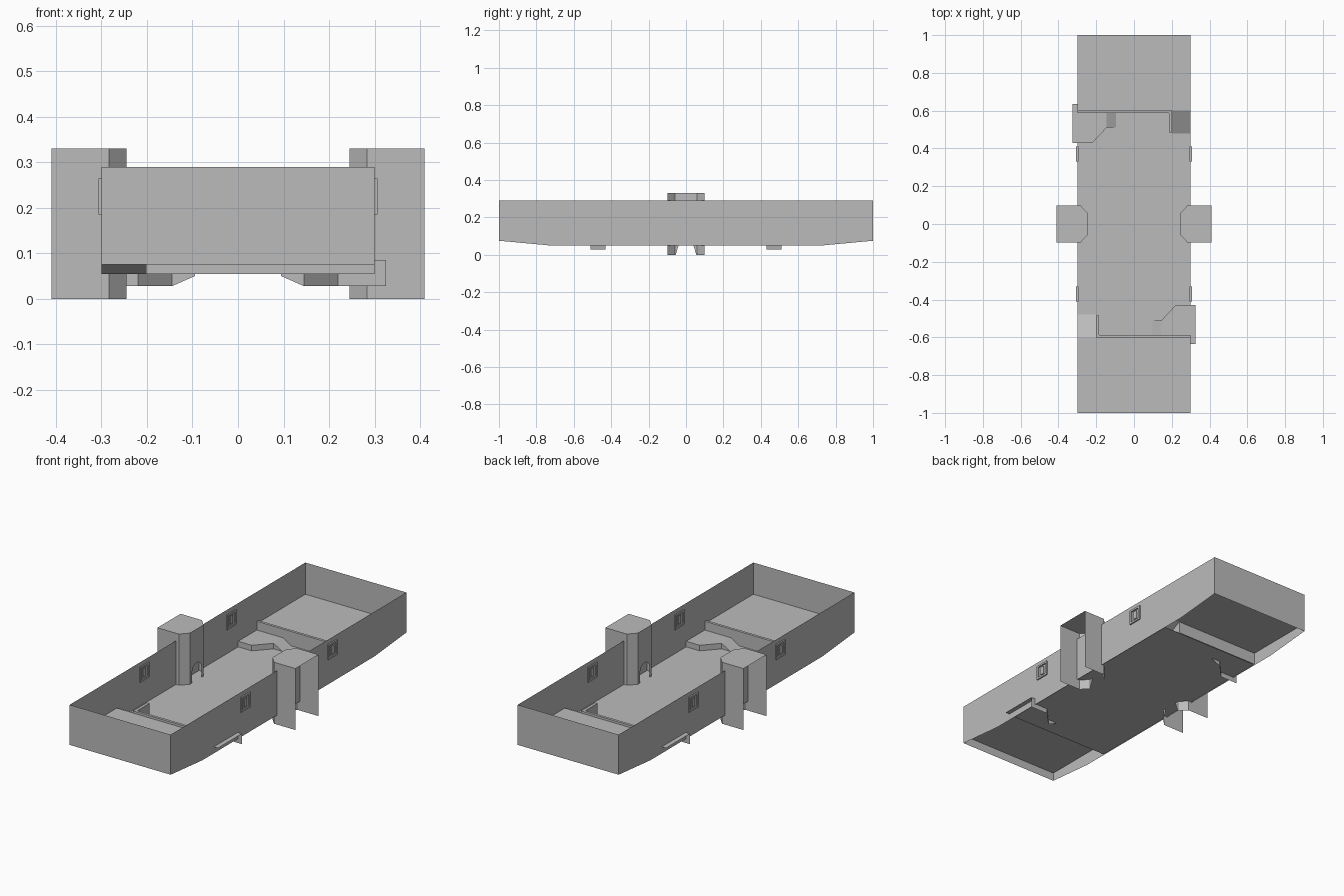
import bpy, bmesh, math
from mathutils import Vector

cube = bpy.data.objects.get("Cube")
if cube:
    bpy.data.objects.remove(cube, do_unlink=True)

grey = bpy.data.materials.new("plain grey")
grey.use_nodes = True
COLOUR = (0.5, 0.5, 0.5, 1)
grey.diffuse_color = COLOUR
grey.node_tree.nodes["Principled BSDF"].inputs["Base Color"].default_value = COLOUR

FLOOR, DECK, SHELF, PIT, TOP = 0.055, 0.12, 0.085, 0.028, 0.29
W = 0.3


def part(name, polys, turn=1, mirror=1):
    """Thin sheets from polygons; turn=-1 spins half a turn, mirror=-1 flips x."""
    bm = bmesh.new()
    for poly in polys:
        bm.faces.new([bm.verts.new((x * turn * mirror, y * turn, z)) for x, y, z in poly])
    if mirror < 0:
        bmesh.ops.reverse_faces(bm, faces=bm.faces)
    bmesh.ops.remove_doubles(bm, verts=bm.verts, dist=0.0005)
    mesh = bpy.data.meshes.new(name)
    bm.to_mesh(mesh)
    bm.free()
    mesh.materials.append(grey)
    ob = bpy.data.objects.new(name, mesh)
    bpy.context.collection.objects.link(ob)
    return ob


def flat(points, z):
    return [(x, y, z) for x, y in points]


def ribbon(path, low, high):
    """Upright strip along a path of xy points."""
    return [[(*a, low), (*b, low), (*b, high), (*a, high)] for a, b in zip(path, path[1:])]


def box(lo, hi):
    (x0, y0, z0), (x1, y1, z1) = lo, hi
    ring = [(x0, y0), (x1, y0), (x1, y1), (x0, y1)]
    return ribbon(ring + ring[:1], z0, z1) + [flat(ring, z1), flat(ring[::-1], z0)]


# Main floor
part("main_floor", [flat([(-W, -0.6), (W, -0.6), (W, 0.6), (-W, 0.6)], FLOOR)])

# Arched doorway outline, in y and z, from one foot over to the other
arch = [(-0.055, 0), (-0.04, 0.05)]
arch += [(-0.04 * math.cos(math.pi * i / 8), 0.11 + 0.04 * math.sin(math.pi * i / 8)) for i in range(9)]
arch += [(0.04, 0.05), (0.055, 0)]

for turn, end in ((1, "front"), (-1, "back")):
    side = "left" if turn > 0 else "right"

    # Outer walls: long side with a rising lower edge, and end wall
    part(side + "_side_wall", [[(W, -1, 0.075), (W, -0.73, 0.05), (W, 0.73, 0.05),
                                (W, 1, 0.075), (W, 1, TOP), (W, -1, TOP)]], turn)
    part(end + "_end_wall", ribbon([(-W, -1), (W, -1)], 0.075, TOP), turn)

    # Raised deck, its ramp and low kerb wall
    part(end + "_deck", [flat([(-W, -1), (W, -1), (W, -0.6), (-W, -0.6)], DECK)], turn)
    part(end + "_ramp", [[(-W, -0.6, DECK), (-0.2, -0.6, DECK), (-0.2, -0.48, FLOOR), (-W, -0.48, FLOOR)]], turn)
    kerb = [(W, -0.602), (-0.202, -0.602), (-0.202, -0.485), (-0.186, -0.485), (-0.186, -0.588), (W, -0.588)]
    part(end + "_kerb", ribbon(kerb + kerb[:1], FLOOR, 0.132)
         + [flat(kerb[:2] + kerb[4:], 0.132), flat(kerb[1:5], 0.132)], turn)

    # Side shelf reaching through the wall, with a bent skirt and a short ramp
    bend = [(0.325, -0.43), (0.22, -0.43), (0.145, -0.51)]
    part(end + "_shelf", [flat(bend + [(0.145, -0.59), (W, -0.59), (W, -0.635), (0.325, -0.635)], SHELF),
                          [(0.145, -0.51, SHELF), (0.095, -0.51, FLOOR),
                           (0.095, -0.59, FLOOR), (0.145, -0.59, SHELF)]], turn)
    part(end + "_shelf_skirt", ribbon(bend, PIT, SHELF)
         + [[(0.145, -0.51, PIT), (0.095, -0.51, 0.05), (0.095, -0.51, FLOOR), (0.145, -0.51, SHELF)]], turn)

    # Tower: open to the outside, chamfered towards the middle
    half = [(0.41, -0.098), (0.283, -0.098), (0.245, -0.058)]
    other = [(x, -y) for x, y in half[::-1]]
    door = [(0.245, -0.058, 0.33), (0.245, -0.058, 0)]
    door += [(0.245, y, z) for y, z in arch] + [(0.245, 0.058, 0), (0.245, 0.058, 0.33)]
    part(side + "_tower", ribbon(half, 0, 0.33) + ribbon(other, 0, 0.33)
         + [flat(half + other, 0.33), door], turn)

    # Small windows: framed bars through the wall
    for mirror, where in ((1, "near"), (-1, "far")):
        y, z = -0.37, 0.225
        bars = []
        for s in (-1, 1):
            bars += box((0.294, y + s * 0.034 - 0.005, z - 0.04), (0.307, y + s * 0.034 + 0.005, z + 0.04))
            bars += box((0.294, y - 0.034, z + s * 0.035 - 0.005), (0.307, y + 0.034, z + s * 0.035 + 0.005))
        bars += box((0.296, y - 0.012, z - 0.022), (0.305, y + 0.012, z + 0.022))
        part(f"{end}_{where}_window", bars, turn, mirror)
